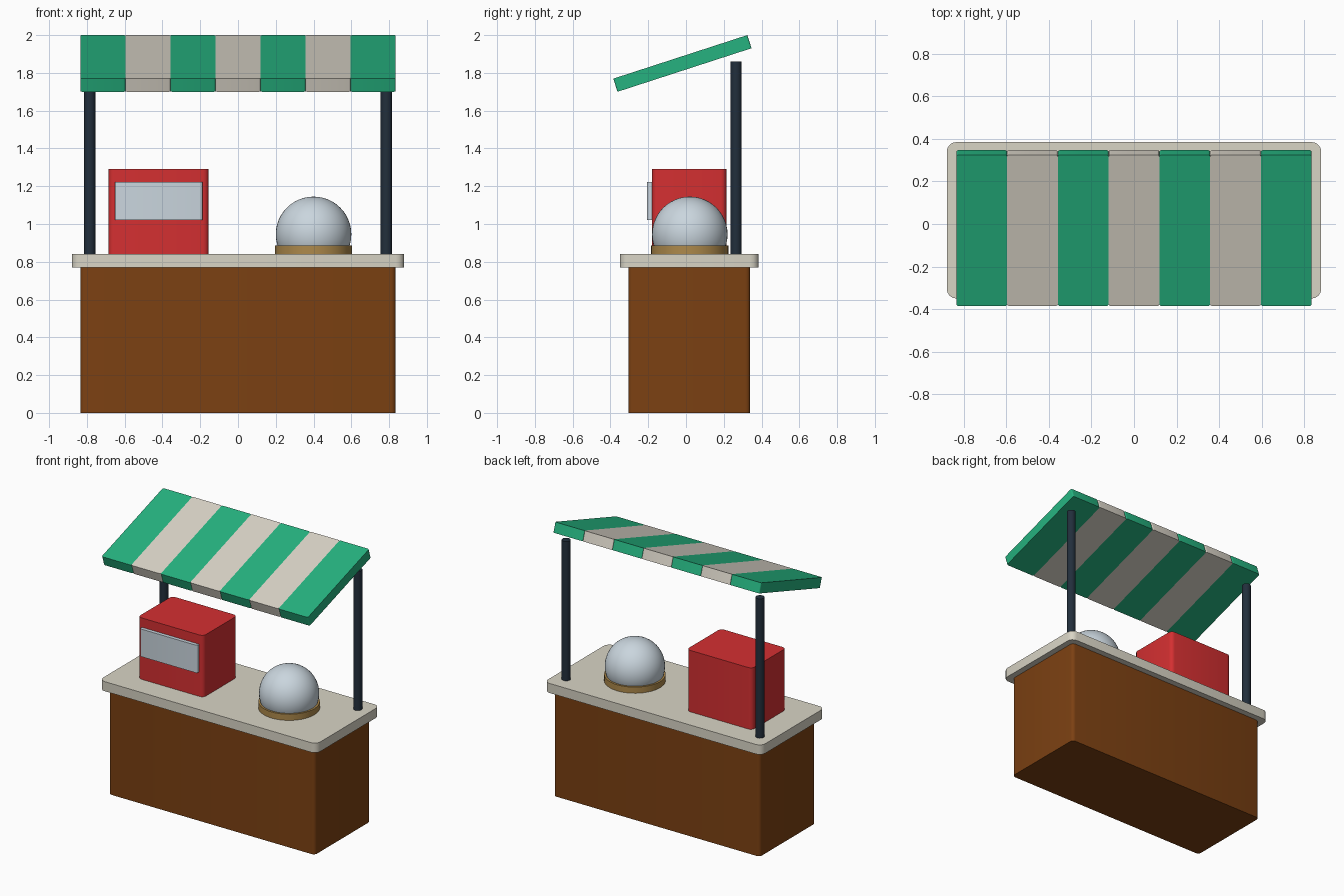
import bpy
import bmesh
from mathutils import Matrix, Vector
from math import radians

cube = bpy.data.objects.get("Cube")
if cube:
    bpy.data.objects.remove(cube, do_unlink=True)


def material(name, rgb):
    m = bpy.data.materials.new(name)
    m.use_nodes = True
    m.diffuse_color = (*rgb, 1)
    m.node_tree.nodes["Principled BSDF"].inputs["Base Color"].default_value = (*rgb, 1)
    return m


brown = material("brown wood", (0.20, 0.052, 0.006))
stone = material("counter beige", (0.69, 0.66, 0.56))
cream = material("awning cream", (0.69, 0.65, 0.57))
green = material("awning green", (0.019, 0.45, 0.215))
navy = material("dark steel", (0.016, 0.028, 0.045))
red = material("appliance red", (0.66, 0.029, 0.031))
glass = material("pale glass", (0.59, 0.67, 0.73))
brass = material("brass", (0.42, 0.25, 0.07))


def finish(name, bm, mat):
    mesh = bpy.data.meshes.new(name)
    bm.to_mesh(mesh)
    bm.free()
    mesh.materials.append(mat)
    obj = bpy.data.objects.new(name, mesh)
    bpy.context.collection.objects.link(obj)
    bpy.ops.object.select_all(action="DESELECT")
    obj.select_set(True)
    bpy.context.view_layer.objects.active = obj
    bpy.ops.object.shade_smooth_by_angle(angle=radians(35))
    return obj


def rounded_box(name, low, high, radius, mat):
    """Box between two corners with only its upright edges rounded."""
    low, high = Vector(low), Vector(high)
    size = high - low
    bm = bmesh.new()
    bmesh.ops.create_cube(bm, size=1)
    bmesh.ops.scale(bm, vec=size, verts=bm.verts)
    upright = [e for e in bm.edges
               if abs(e.verts[0].co.z - e.verts[1].co.z) > size.z / 2]
    bmesh.ops.bevel(bm, geom=upright, offset=radius, segments=4,
                    profile=0.5, affect="EDGES")
    obj = finish(name, bm, mat)
    obj.location = (low + high) / 2
    return obj


def cylinder(name, x, y, bottom, top, radius, sides, mat):
    bm = bmesh.new()
    bmesh.ops.create_cone(bm, cap_ends=True, segments=sides, radius1=radius,
                          radius2=radius, depth=top - bottom)
    obj = finish(name, bm, mat)
    obj.location = (x, y, (bottom + top) / 2)
    return obj


# Stand and counter
rounded_box("stand_body", (-0.835, -0.305, 0), (0.835, 0.34, 0.77), 0.025, brown)
rounded_box("counter_top", (-0.88, -0.35, 0.77), (0.88, 0.385, 0.84), 0.045, stone)

# Rear posts
for side, x in (("right", -0.785), ("left", 0.785)):
    cylinder(side + "_post", x, 0.265, 0.84, 1.86, 0.03, 24, navy)

# Appliance with its window
rounded_box("appliance_box", (-0.685, -0.18, 0.84), (-0.155, 0.215, 1.29), 0.03, red)
rounded_box("appliance_window", (-0.652, -0.206, 1.02), (-0.188, -0.16, 1.222), 0.012, glass)

# Display dome on a brass base
cylinder("dome_base", 0.4, 0.02, 0.84, 0.885, 0.204, 48, brass)
bm = bmesh.new()
bmesh.ops.create_uvsphere(bm, u_segments=48, v_segments=24, radius=0.2)
bmesh.ops.bisect_plane(bm, geom=bm.verts[:] + bm.edges[:] + bm.faces[:],
                       plane_co=(0, 0, -0.065), plane_no=(0, 0, 1), clear_inner=True)
dome = finish("display_dome", bm, glass)
dome.location = (0.4, 0.02, 0.945)

# Sloping awning of alternating strips
STRIPS, WIDTH = 7, 1.67 / 7
tilt = Matrix.Translation((0, -0.019, 1.85)) @ Matrix.Rotation(radians(18), 4, "X")
for i in range(STRIPS):
    x = -0.835 + i * WIDTH
    strip = rounded_box(f"awning_strip_{i + 1}", (x, -0.373, -0.0365),
                        (x + WIDTH, 0.373, 0.0365), 0.01, cream if i % 2 else green)
    strip.matrix_world = tilt @ Matrix.Translation(strip.location)
